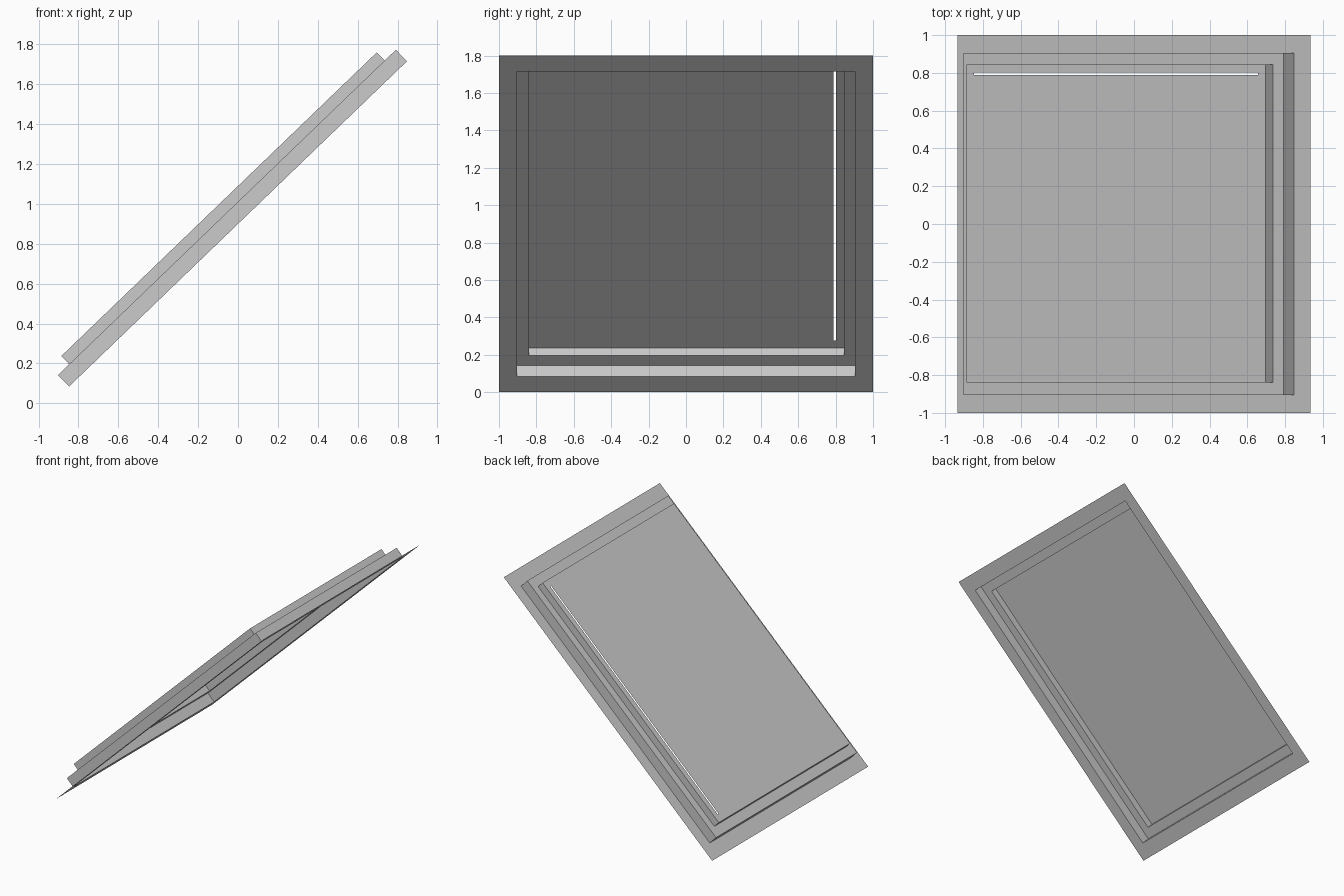
import bpy, bmesh, math

if "Cube" in bpy.data.objects:
    bpy.data.objects.remove(bpy.data.objects["Cube"])

# Sloping roof window: open-backed sheet surfaces, modelled flat then tilted
HALF_X, HALF_Z = 0.935, 0.90
TILT = math.atan2(HALF_Z, HALF_X)
HALF_U = math.hypot(HALF_X, HALF_Z)


def rect(bm, u, y0, y1, n):
    """Four corners of a rectangle, half length u, at height n above the roof."""
    return [bm.verts.new(p) for p in ((-u, y0, n), (u, y0, n), (u, y1, n), (-u, y1, n))]


def part(name, loops, cap=False):
    """Bridge successive rectangles with quads; optionally fill the last one."""
    bm = bmesh.new()
    rings = [rect(bm, *l) for l in loops]
    for a, b in zip(rings, rings[1:]):
        for i in range(4):
            j = (i + 1) % 4
            bm.faces.new((a[i], a[j], b[j], b[i]))
    if cap:
        bm.faces.new(rings[-1])
    mesh = bpy.data.meshes.new(name)
    bm.to_mesh(mesh)
    bm.free()
    obj = bpy.data.objects.new(name, mesh)
    bpy.context.collection.objects.link(obj)
    obj.rotation_euler = (0, -TILT, 0)
    obj.location = (0, 0, HALF_Z)
    return obj


kerb_foot = (1.176, -0.904, 0.904, 0.0)
kerb_top = (1.176, -0.904, 0.904, 0.08)
sash_foot = (1.098, -0.84, 0.845, 0.08)
sash_top = (1.098, -0.84, 0.845, 0.137)
sash_inner = (1.043, -0.79, 0.801, 0.137)

# Flat flashing around the opening
part("flashing", [(HALF_U, -1, 1, 0.0), kerb_foot])
# Outer step: side walls and ledge
part("kerb", [kerb_foot, kerb_top, sash_foot])
# Inner step: side walls and flat border
part("sash", [sash_foot, sash_top, sash_inner])
# Pane, stopping just short of the border along one long side
part("pane", [(1.043, -0.79, 0.789, 0.137)], cap=True)
